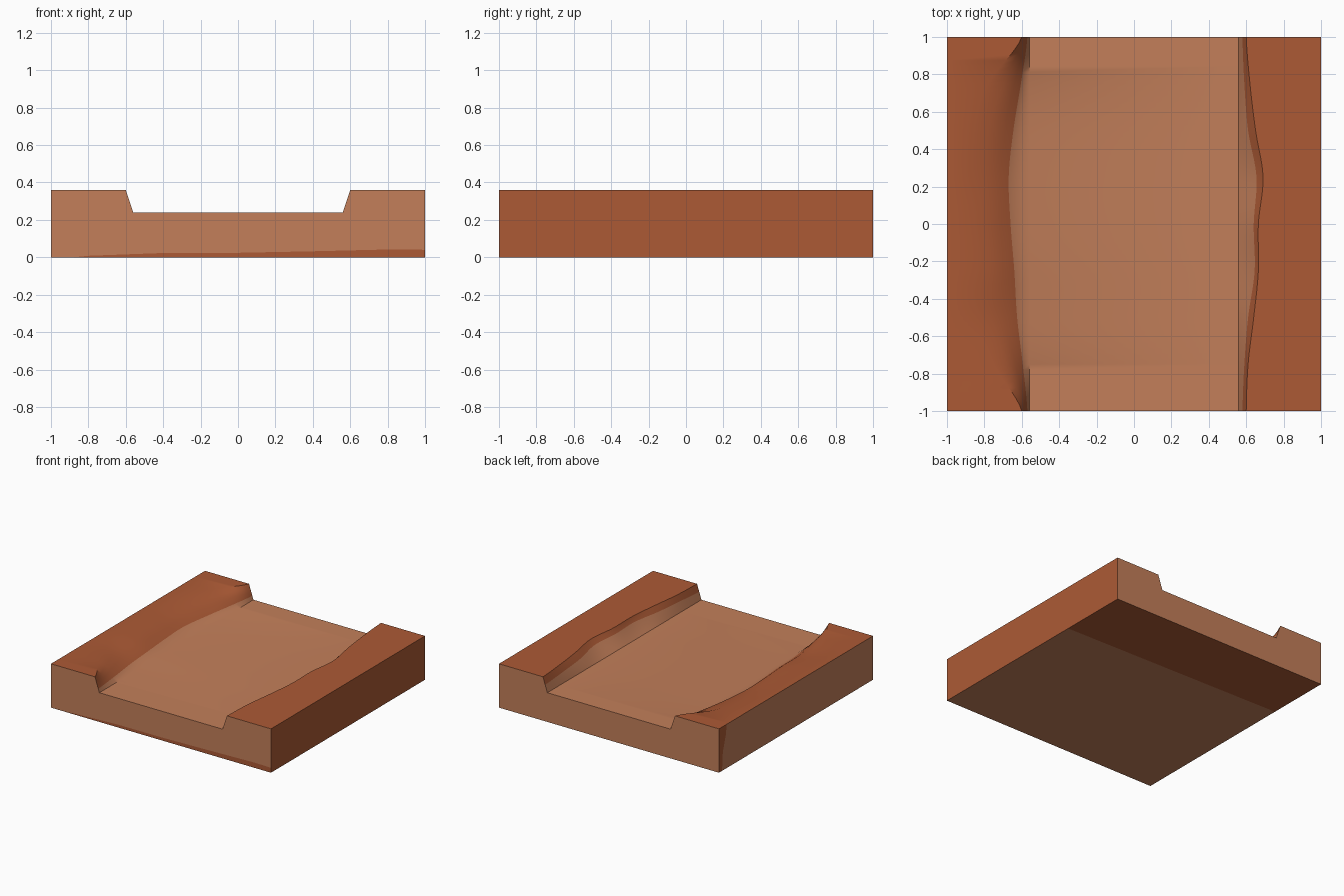
import bpy, bmesh, math

if "Cube" in bpy.data.objects:
    bpy.data.objects.remove(bpy.data.objects["Cube"])


def material(name, rgb):
    lin = [((c / 255 + 0.055) / 1.055) ** 2.4 for c in rgb]
    m = bpy.data.materials.new(name)
    m.diffuse_color = (*lin, 1)
    m.use_nodes = True
    m.node_tree.nodes["Principled BSDF"].inputs["Base Color"].default_value = m.diffuse_color
    return m


MATS = [material("pale_sandstone", (195, 127, 90)), material("red_clay", (172, 90, 53))]
PALE, CLAY = 0, 1
TOP, FLOOR = 0.36, 0.24
STEPS = 64

# Bank outlines at nine stations from front to back
# left: colour line x, z / mid slope x, z / ledge x, z / crest x
LEFT = [
    (-.570, .270, -.580, .300, -.590, .330, -.60),
    (-.595, .270, -.635, .310, -.680, .335, -.75),
    (-.625, .270, -.690, .315, -.760, .330, -.84),
    (-.640, .275, -.700, .320, -.770, .335, -.85),
    (-.660, .275, -.710, .315, -.790, .335, -.87),
    (-.670, .275, -.715, .315, -.800, .330, -.88),
    (-.645, .270, -.690, .315, -.780, .335, -.86),
    (-.605, .270, -.640, .310, -.700, .335, -.78),
    (-.570, .270, -.580, .300, -.590, .330, -.60),
]
# right: colour line x, z / crest x
RIGHT = [(.580, .30, .60), (.590, .31, .61), (.610, .315, .64), (.645, .32, .665),
         (.640, .32, .665), (.655, .32, .69), (.610, .315, .65), (.590, .31, .62),
         (.580, .30, .60)]


def sample(table, y):
    """Smooth curve through the stations."""
    t = (y + 1) / 2 * (len(table) - 1)
    i = min(int(t), len(table) - 2)
    f = t - i
    rows = [table[max(0, min(len(table) - 1, i + k))] for k in (-1, 0, 1, 2)]
    return [0.5 * (2 * b + (c - a) * f + (2 * a - 5 * b + 4 * c - d) * f ** 2
                   + (3 * b - a - 3 * c + d) * f ** 3) for a, b, c, d in zip(*rows)]


def section(y):
    xb, zb, xm, zm, xp, zp, xc = sample(LEFT, y)
    rb, rz, rc = sample(RIGHT, y)
    return [(-1, TOP), (xc, TOP), (xp, zp), (xm, zm), (xb, zb), (-.56, FLOOR),
            (.56, FLOOR), (rb, rz), (rc, TOP), (1, TOP)]


def finish(bm, name):
    me = bpy.data.meshes.new(name)
    bm.to_mesh(me)
    bm.free()
    ob = bpy.data.objects.new(name, me)
    bpy.context.collection.objects.link(ob)
    for m in MATS:
        me.materials.append(m)
    return ob


# River bed and eroded banks
bm = bmesh.new()
rows = []
for j in range(STEPS + 1):
    y = -1 + 2 * j / STEPS
    rows.append([bm.verts.new((x, y, z)) for x, z in section(y)])
for a, b in zip(rows, rows[1:]):
    for i in range(len(a) - 1):
        f = bm.faces.new((a[i], a[i + 1], b[i + 1], b[i]))
        f.material_index = PALE if 4 <= i <= 6 else CLAY
terrain = finish(bm, "channel_and_banks")
bpy.context.view_layer.objects.active = terrain
terrain.select_set(True)
bpy.ops.object.shade_smooth_by_angle(angle=math.radians(40))

# Block walls and underside, flat panels split where the colour changes
bm = bmesh.new()


def panel(points, mat):
    f = bm.faces.new([bm.verts.new(p) for p in points])
    f.material_index = mat


end = section(-1)
strip = [(-1, 0), (-.88, 0), (-.8, .008), (-.4, .023), (0, .024), (.4, .032), (.85, .043), (1, .04)]
# front with clay strip along the bottom
panel([(x, -1, z) for x, z in strip + end[::-1]], PALE)
panel([(x, -1, z) for x, z in [(1, 0)] + strip[:0:-1]], CLAY)
# back
panel([(x, 1, z) for x, z in [(1, 0), (-1, 0)] + end], PALE)
# right side
panel([(1, -1, 0), (1, 1, 0), (1, 1, TOP), (1, -1, TOP)], CLAY)
# left side with clay sliver at the back corner
sliver = [(.96, 0), (.95, .15), (.91, .28), (.90, TOP)]
panel([(-1, y, z) for y, z in sliver[::-1] + [(-1, 0), (-1, TOP)][0:2]][::1], PALE)
panel([(-1, y, z) for y, z in [(1, TOP), (1, 0)] + sliver], CLAY)
# underside
panel([(-1, -1, 0), (-1, .46, 0), (1, .42, 0), (1, -1, 0)], PALE)
panel([(-1, .46, 0), (-1, 1, 0), (1, 1, 0), (1, .42, 0)], CLAY)
finish(bm, "block_walls")
